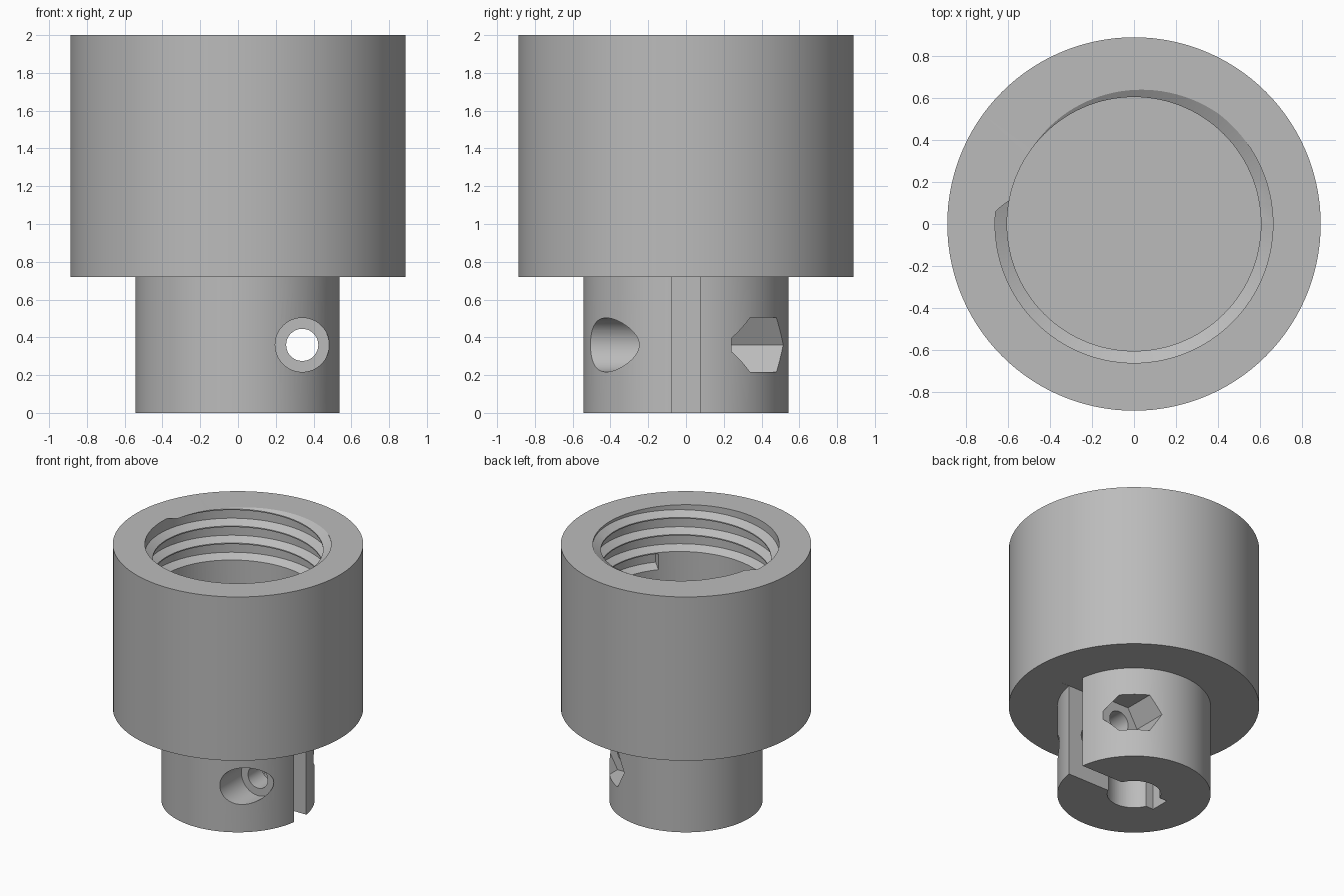
import bpy, bmesh
from math import sin, cos, pi, radians
from mathutils import Matrix

if "Cube" in bpy.data.objects:
    bpy.data.objects.remove(bpy.data.objects["Cube"], do_unlink=True)

SEGMENTS = 120

grey = bpy.data.materials.new("plain_grey")
grey.use_nodes = True
grey.diffuse_color = (0.5, 0.5, 0.5, 1)
grey.node_tree.nodes["Principled BSDF"].inputs["Base Color"].default_value = (0.5, 0.5, 0.5, 1)


def make_object(name, bm):
    bmesh.ops.recalc_face_normals(bm, faces=bm.faces)
    mesh = bpy.data.meshes.new(name)
    bm.to_mesh(mesh)
    bm.free()
    mesh.materials.append(grey)
    obj = bpy.data.objects.new(name, mesh)
    bpy.context.collection.objects.link(obj)
    return obj


def lathe(name, profile):
    bm = bmesh.new()
    verts = [bm.verts.new((r, 0, z)) for r, z in profile]
    edges = [bm.edges.new(pair) for pair in zip(verts, verts[1:])]
    bmesh.ops.spin(bm, geom=verts + edges, axis=(0, 0, 1), cent=(0, 0, 0),
                   angle=2 * pi, steps=SEGMENTS, use_duplicate=False)
    bmesh.ops.remove_doubles(bm, verts=bm.verts, dist=1e-5)
    return make_object(name, bm)


def prism(name, sides, radius, start, end, axis="z", x=0, z=0):
    """Cylinder or prism running from start to end along z or y."""
    bm = bmesh.new()
    turn = Matrix.Rotation(-pi / 2, 4, "X") if axis == "y" else Matrix()
    # cone vertices start on the y axis, so spin them round to +x
    matrix = (Matrix.Translation((x, 0, z)) @ turn
              @ Matrix.Translation((0, 0, (start + end) / 2))
              @ Matrix.Rotation(pi / 2, 4, "Z"))
    bmesh.ops.create_cone(bm, cap_ends=True, segments=sides, radius1=radius,
                          radius2=radius, depth=end - start, matrix=matrix)
    return make_object(name, bm)


def box(name, low, high):
    bm = bmesh.new()
    size = [b - a for a, b in zip(low, high)]
    mid = [(a + b) / 2 for a, b in zip(low, high)]
    bmesh.ops.create_cube(bm, size=1, matrix=Matrix.Translation(mid) @ Matrix.Diagonal((*size, 1)))
    return make_object(name, bm)


def helix(name, profile, pitch, turns, end_angle, end_z):
    """Closed cross-section swept along a rising right-hand helix."""
    bm = bmesh.new()
    steps = int(turns * SEGMENTS)
    rings = []
    for i in range(steps + 1):
        back = (steps - i) / SEGMENTS
        a = end_angle - back * 2 * pi
        base = end_z - back * pitch
        rings.append([bm.verts.new((r * cos(a), r * sin(a), base + h)) for r, h in profile])
    count = len(profile)
    for lower, upper in zip(rings, rings[1:]):
        for j in range(count):
            k = (j + 1) % count
            bm.faces.new((lower[j], lower[k], upper[k], upper[j]))
    bm.faces.new(rings[0])
    bm.faces.new(rings[-1])
    return make_object(name, bm)


# Wide socket with a blind cavity, on a narrower clamping stem
body = lathe("threaded_socket_body", [(0, 0), (0.543, 0), (0.543, 0.72), (0.887, 0.72),
                                      (0.887, 2), (0.603, 2), (0.603, 0.95), (0, 0.95)])

# Internal thread groove: sloped lower flank, flat root, square upper flank
PITCH = 0.133
OVERRUN = 35
groove = helix("thread_cutter", [(0.57, 0), (0.603, 0), (0.66, 0.034), (0.66, 0.122),
                                 (0.603, 0.124), (0.57, 0.124)],
               PITCH, 3.6, radians(145 + OVERRUN), 2 + PITCH * OVERRUN / 360)

# Stem openings: shaft bore, clamp slot, screw hole, screw head seat, nut pocket
HOLE_X, HOLE_Z = 0.34, 0.36
cutters = [
    groove,
    prism("bore_cutter", 64, 0.19, -0.2, 0.72),
    box("slot_cutter", (-0.24, -0.075, -0.2), (0.6, 0.075, 0.721)),
    prism("screw_hole_cutter", 48, 0.085, -0.7, 0.7, "y", HOLE_X, HOLE_Z),
    prism("screw_head_cutter", 64, 0.143, -0.7, -0.24, "y", HOLE_X, HOLE_Z),
    prism("nut_pocket_cutter", 6, 0.167, 0.24, 0.7, "y", HOLE_X, HOLE_Z),
]

bpy.ops.object.select_all(action="DESELECT")
bpy.context.view_layer.objects.active = body
body.select_set(True)
for cutter in cutters:
    cutter.hide_render = True
    cut = body.modifiers.new(cutter.name, "BOOLEAN")
    cut.operation = "DIFFERENCE"
    cut.solver = "EXACT"
    cut.object = cutter
    bpy.ops.object.modifier_apply(modifier=cut.name)
    bpy.data.objects.remove(cutter, do_unlink=True)

bpy.ops.object.shade_smooth_by_angle(angle=radians(25))
